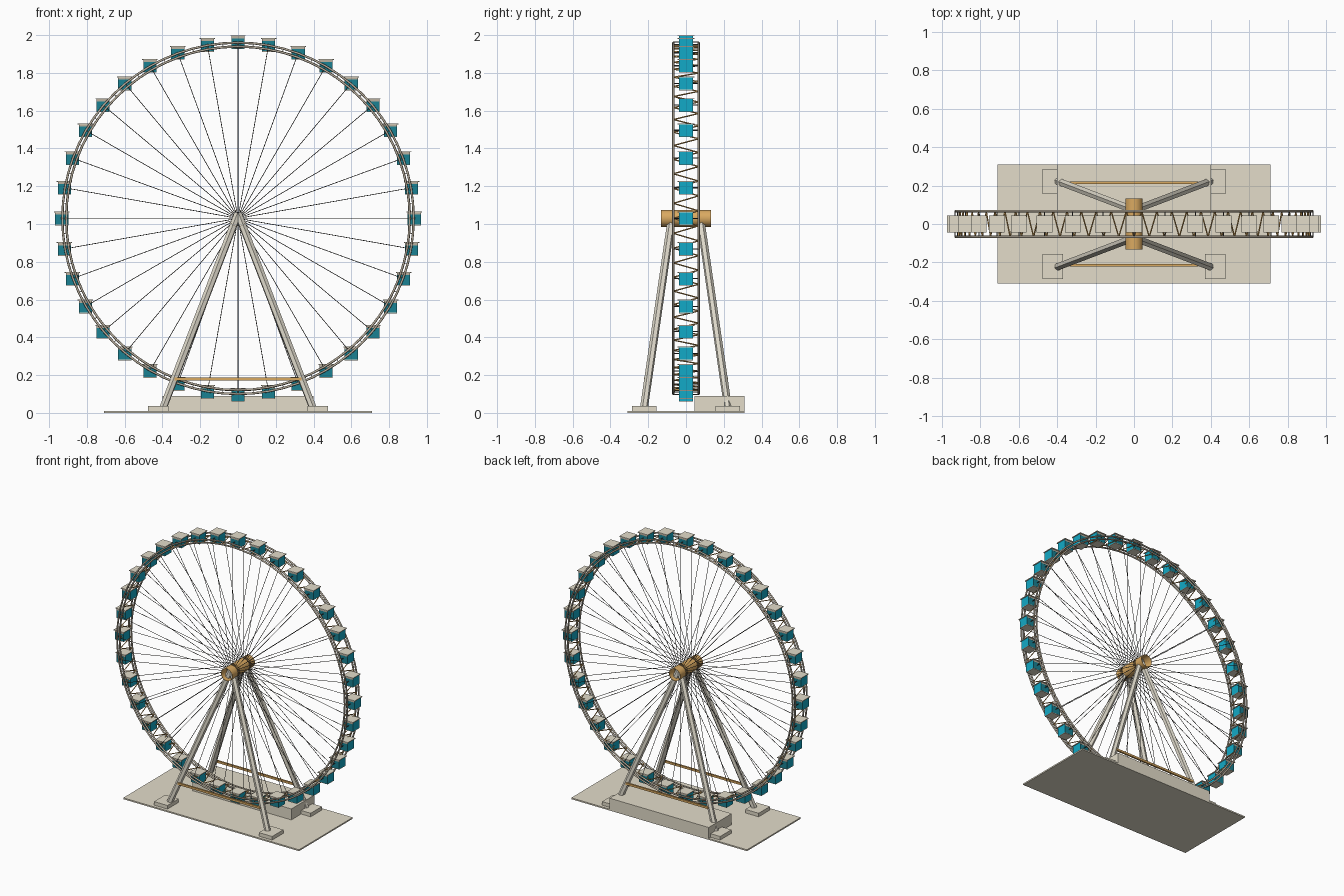
import bpy, bmesh, math
from mathutils import Vector, Matrix

if "Cube" in bpy.data.objects:
    bpy.data.objects.remove(bpy.data.objects["Cube"])

HUB_Z = 1.03      # wheel centre height
R = 0.933         # cabin circle radius
N = 36            # cabins and spokes per side
SIDE = 0.067      # half spacing of the two rims


def material(name, rgb):
    m = bpy.data.materials.new(name)
    m.diffuse_color = (*rgb, 1)
    m.use_nodes = True
    m.node_tree.nodes["Principled BSDF"].inputs["Base Color"].default_value = m.diffuse_color
    return m


STONE = material("pale stone", (0.77, 0.72, 0.59))
STEEL = material("pale steel", (0.73, 0.69, 0.59))
RIM = material("rim grey", (0.50, 0.44, 0.35))
GOLD = material("bronze gold", (0.70, 0.40, 0.12))
TEAL = material("teal glass", (0.006, 0.40, 0.57))
SHADE = material("deep teal", (0.010, 0.22, 0.29))
DARK = material("dark cable", (0.07, 0.065, 0.06))


def finish(name, bm, mat, smooth=False):
    bmesh.ops.recalc_face_normals(bm, faces=bm.faces[:])
    me = bpy.data.meshes.new(name)
    bm.to_mesh(me)
    bm.free()
    me.materials.append(mat)
    for p in me.polygons:
        p.use_smooth = smooth
    ob = bpy.data.objects.new(name, me)
    bpy.context.collection.objects.link(ob)
    return ob


def add_box(bm, centre, size):
    bmesh.ops.create_cube(bm, size=1, matrix=Matrix.Translation(centre) @ Matrix.Diagonal((*size, 1)))


def add_rod(bm, a, b, radius, sides=6):
    a, b = Vector(a), Vector(b)
    d = b - a
    rot = d.to_track_quat('Z', 'Y').to_matrix().to_4x4()
    bmesh.ops.create_cone(bm, cap_ends=True, segments=sides, radius1=radius, radius2=radius,
                          depth=d.length, matrix=Matrix.Translation((a + b) / 2) @ rot)


def on_wheel(angle, radius, y):
    return Vector((radius * math.sin(angle), y, HUB_Z + radius * math.cos(angle)))


def lathe(bm, profile, steps):
    """Spin a closed (radius, y) profile around the wheel axle."""
    rings = [[bm.verts.new(on_wheel(2 * math.pi * i / steps, r, y)) for r, y in profile]
             for i in range(steps)]
    n = len(profile)
    for i in range(steps):
        a, b = rings[i], rings[(i + 1) % steps]
        for j in range(n):
            k = (j + 1) % n
            bm.faces.new((a[j], a[k], b[k], b[j]))


# Ground plate, boarding platform and footings
bm = bmesh.new()
add_box(bm, (0, 0, 0.005), (1.42, 0.62, 0.01))
finish("base_plate", bm, STONE)

bm = bmesh.new()
add_box(bm, (0, 0.177, 0.05), (0.80, 0.266, 0.08))
finish("boarding_platform", bm, STONE)

bm = bmesh.new()
for sx in (-1, 1):
    for sy in (-1, 1):
        add_box(bm, (sx * 0.423, sy * 0.222, 0.022), (0.108, 0.13, 0.028))
finish("footings", bm, STONE)

# Slanted support legs and their cross bars
bm = bmesh.new()
for sx in (-1, 1):
    for sy in (-1, 1):
        add_rod(bm, (sx * 0.395, sy * 0.222, 0.03), (0, sy * 0.072, 1.055), 0.021, 6)
finish("support_legs", bm, STEEL)

bm = bmesh.new()
for sy in (-1, 1):
    add_box(bm, (0, sy * 0.216, 0.18), (0.67, 0.013, 0.015))
finish("leg_cross_bars", bm, GOLD)

# Open hub tube
bm = bmesh.new()
lathe(bm, [(0.045, -0.132), (0.045, 0.132), (0.044, 0.132), (0.044, -0.132)], 24)
hub = finish("hub_tube", bm, GOLD, True)
hub.data.set_sharp_from_angle(angle=math.radians(40))

# Double rims on both sides
bm = bmesh.new()
for sy in (-1, 1):
    for radius in (0.930, 0.909):
        lathe(bm, [(radius + 0.006 * math.cos(t * math.pi / 4), sy * SIDE + 0.006 * math.sin(t * math.pi / 4))
                   for t in range(8)], 72)
finish("wheel_rims", bm, RIM, True)

# Spokes and cabin axles
spokes, axles = bmesh.new(), bmesh.new()
for i in range(N):
    a = 2 * math.pi * i / N
    for sy in (-1, 1):
        add_rod(spokes, on_wheel(a, 0.0, sy * SIDE), on_wheel(a, 0.909, sy * SIDE), 0.0018, 6)
    add_rod(axles, on_wheel(a, R, -SIDE), on_wheel(a, R, SIDE), 0.003, 6)
finish("spokes", spokes, DARK)
finish("cabin_axles", axles, DARK)

# Radial struts and zigzag bracing between the rims
struts, zigzag = bmesh.new(), bmesh.new()
step = math.pi / N
for i in range(2 * N):
    a = i * step
    for s in (-1, 1):
        add_rod(struts, on_wheel(a, 0.909, s * SIDE), on_wheel(a, 0.93, s * SIDE), 0.002, 5)
        add_rod(zigzag, on_wheel(a, 0.912, -SIDE), on_wheel(a + s * step / 2, 0.912, SIDE), 0.0035, 4)
finish("rim_struts", struts, RIM)
finish("rim_zigzag", zigzag, GOLD)

# Upright cabins: glass body, thin roof and floor, shaded end panes with a lintel
bodies, roofs, floors, panes, lintels = (bmesh.new() for _ in range(5))
for i in range(N):
    c = on_wheel(2 * math.pi * i / N, R, 0)
    add_box(bodies, c + Vector((0, 0, -0.001)), (0.070, 0.072, 0.064))
    add_box(roofs, c + Vector((0, 0, 0.0335)), (0.082, 0.088, 0.005))
    add_box(floors, c + Vector((0, 0, -0.035)), (0.070, 0.074, 0.004))
    for sy in (-1, 1):
        add_box(panes, c + Vector((0, sy * 0.0365, -0.007)), (0.070, 0.002, 0.052))
        add_box(lintels, c + Vector((0, sy * 0.0365, 0.025)), (0.070, 0.003, 0.012))
finish("cabin_bodies", bodies, TEAL)
finish("cabin_roofs", roofs, STONE)
finish("cabin_floors", floors, STONE)
finish("cabin_end_panes", panes, SHADE)
finish("cabin_lintels", lintels, RIM)
